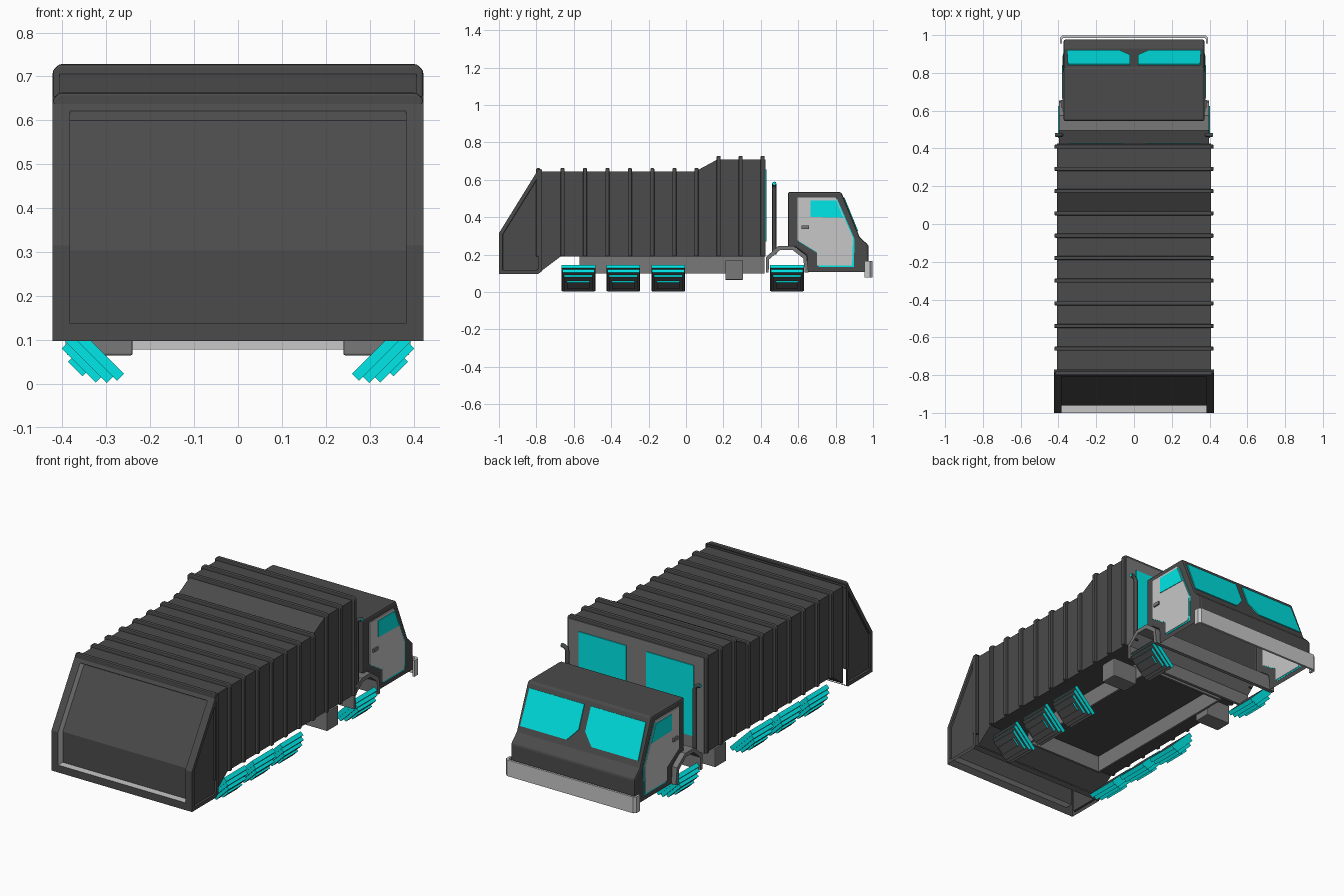
import bpy, bmesh, math
from mathutils import Vector

if "Cube" in bpy.data.objects:
    bpy.data.objects.remove(bpy.data.objects["Cube"])


def mat(name, rgb):
    m = bpy.data.materials.new(name)
    m.diffuse_color = (*rgb, 1)
    m.use_nodes = True
    m.node_tree.nodes["Principled BSDF"].inputs["Base Color"].default_value = m.diffuse_color
    return m


DARK = mat("charcoal", (0.07, 0.07, 0.07))
MID = mat("chassis grey", (0.19, 0.19, 0.19))
LIGHT = mat("light grey", (0.57, 0.57, 0.57))
CYAN = mat("cyan", (0.0, 0.82, 0.82))


def finish(name, bm, mats, bevel=0.0):
    me = bpy.data.meshes.new(name)
    bm.to_mesh(me)
    bm.free()
    for m in mats:
        me.materials.append(m)
    ob = bpy.data.objects.new(name, me)
    bpy.context.collection.objects.link(ob)
    if bevel:
        b = ob.modifiers.new("bevel", "BEVEL")
        b.width, b.segments, b.limit_method = bevel, 2, 'ANGLE'
    return ob


def prism_bm(pts, lo, hi, axis='x'):
    """Extrude a flat outline along one axis."""
    k = 'xyz'.index(axis)
    bm = bmesh.new()

    def put(p, h):
        c = list(p)
        c.insert(k, h)
        return bm.verts.new(c)
    a = [put(p, lo) for p in pts]
    b = [put(p, hi) for p in pts]
    bm.faces.new(a)
    bm.faces.new(b[::-1])
    for i in range(len(pts)):
        j = (i + 1) % len(pts)
        bm.faces.new((a[i], b[i], b[j], a[j]))
    bmesh.ops.recalc_face_normals(bm, faces=bm.faces[:])
    return bm


def prism(name, pts, lo, hi, m, axis='x', bevel=0.0):
    return finish(name, prism_bm(pts, lo, hi, axis), [m], bevel)


def rect(a0, a1, b0, b1):
    return [(a0, b0), (a1, b0), (a1, b1), (a0, b1)]


# container body, open at the tail
bm = prism_bm([(-0.77, 0.115), (-0.77, 0.645), (0.05, 0.645), (0.17, 0.71), (0.415, 0.71),
               (0.415, 0.19), (-0.67, 0.19)], -0.407, 0.407)
tail = [f for f in bm.faces if f.normal.y < -0.95 or (f.normal.z < -0.5 and f.normal.y < -0.3)]
bmesh.ops.delete(bm, geom=tail, context='FACES_ONLY')
finish("container", bm, [DARK])

# ribs hugging the container sides and top
for i in range(11):
    y = 0.41 - 0.12 * i + 0.002 * min(i, 5)
    y = -0.79 if i == 10 else y
    top = 0.728 if i < 3 else 0.663
    w, c, v = 0.422, 0.014, 0.392
    prism("rib", [(-w, 0.19), (-w, top - c), (c - w, top), (w - c, top), (w, top - c), (w, 0.19),
                  (v, 0.19), (v, top - 0.035), (-v, top - 0.035), (-v, 0.19)],
          y - 0.011, y + 0.011, DARK, 'y', 0.006)

# tailgate with recessed rear and side panels, open underneath
bm = prism_bm([(-1, 0.097), (-1, 0.315), (-0.79, 0.655), (-0.77, 0.655), (-0.77, 0.112), (-0.79, 0.097)],
              -0.423, 0.423)
rear = [f for f in bm.faces if f.normal.y < -0.5]
sides = [f for f in bm.faces if abs(f.normal.x) > 0.9]
inside = [f for f in bm.faces if f.normal.y > 0.9 or f.normal.z < -0.95]
bmesh.ops.inset_individual(bm, faces=sides, thickness=0.02, use_even_offset=True)
bmesh.ops.inset_individual(bm, faces=sides, thickness=0.002, depth=-0.01, use_even_offset=True)
bmesh.ops.inset_region(bm, faces=rear, thickness=0.04, use_even_offset=True)
walls = bmesh.ops.inset_region(bm, faces=rear, thickness=0, depth=-0.04, use_even_offset=True)
for f in walls["faces"]:
    f.material_index = 1
bmesh.ops.delete(bm, geom=inside, context='FACES_ONLY')
finish("tailgate", bm, [DARK, LIGHT])

# grey front wall with cyan panels, side tanks, chassis rails
prism("container_front", rect(-0.407, 0.407, 0.19, 0.71), 0.417, 0.425, MID, 'y')
for s in (-1, 1):
    x0, x1 = sorted((s * 0.06, s * 0.345))
    prism("front_panel", rect(x0, x1, 0.27, 0.655), 0.422, 0.43, CYAN, 'y')
    x0, x1 = sorted((s * 0.24, s * 0.39))
    prism("side_tank", rect(x0, x1, 0.065, 0.17), 0.21, 0.305, MID, 'y', 0.004)
    x0, x1 = sorted((s * 0.228, s * 0.24))
    prism("chassis_rail", rect(x0, x1, 0.1, 0.195), -0.57, 0.42, MID, 'y')
for y in (-0.57, 0.405):
    prism("chassis_crossmember", rect(y, y + 0.012, 0.1, 0.195), -0.228, 0.228, MID)

# front wheel arch spanning the whole width
outer = [(0.427, 0.105), (0.427, 0.187), (0.495, 0.247), (0.575, 0.247), (0.645, 0.195), (0.655, 0.105)]
inner = [(0.635, 0.105), (0.627, 0.18), (0.57, 0.225), (0.503, 0.225), (0.444, 0.175), (0.442, 0.105)]
prism("wheel_arch", outer + inner, -0.398, 0.398, MID)

# cab shell, open underneath
bm = prism_bm([(0.545, 0.24), (0.545, 0.535), (0.83, 0.535), (0.928, 0.295), (0.976, 0.25),
               (0.976, 0.108), (0.65, 0.108), (0.645, 0.195), (0.585, 0.24)], -0.373, 0.373)
under = [f for f in bm.faces if f.normal.z < -0.95 and f.calc_center_median().z < 0.12]
bmesh.ops.delete(bm, geom=under, context='FACES_ONLY')
finish("cab", bm, [DARK], 0.01)

# doors with a cyan edge on the front and lower sides, window and handle
door = [(0.595, 0.505), (0.8, 0.505), (0.893, 0.29), (0.888, 0.143), (0.7, 0.143), (0.7, 0.213), (0.595, 0.278)]
trim = [(y + 0.009, z - 0.008) for y, z in door]
glass = [(0.665, 0.49), (0.802, 0.49), (0.842, 0.397), (0.665, 0.402)]
for s in (-1, 1):
    for name, pts, t0, t1, m in (("door_trim", trim, -0.001, 0.0025, CYAN), ("door", door, -0.004, 0.0055, LIGHT),
                                 ("door_window", glass, 0.0, 0.0085, CYAN)):
        x0, x1 = sorted((s * (0.373 + t0), s * (0.373 + t1)))
        prism(name, pts, x0, x1, m)
    x0, x1 = sorted((s * 0.37, s * 0.387))
    prism("door_handle", rect(0.617, 0.657, 0.337, 0.355), x0, x1, MID)

# split windscreen: thin plates on the sloped front
nrm = Vector((0, 0.24, 0.098)).normalized()
for s in (-1, 1):
    bm = bmesh.new()
    outline = [(0.02, 0.505), (0.35, 0.505), (0.355, 0.325), (0.075, 0.325), (0.02, 0.385)]
    lo, hi = [], []
    for x, z in outline:
        p = Vector((s * x, 0.83 + 0.098 * (0.535 - z) / 0.24, z))
        lo.append(bm.verts.new(p - nrm * 0.0045))
        hi.append(bm.verts.new(p + nrm * 0.005))
    bm.faces.new(lo)
    bm.faces.new(hi[::-1])
    for i in range(5):
        j = (i + 1) % 5
        bm.faces.new((lo[i], hi[i], hi[j], lo[j]))
    bmesh.ops.recalc_face_normals(bm, faces=bm.faces[:])
    finish("windscreen", bm, [CYAN])

# wrap-round bumper
prism("bumper", [(-0.393, 0.955), (-0.393, 0.985), (-0.38, 0.998), (0.38, 0.998), (0.393, 0.985),
                 (0.393, 0.955), (0.381, 0.955), (0.381, 0.978), (0.372, 0.986), (-0.372, 0.986),
                 (-0.381, 0.978), (-0.381, 0.955)], 0.078, 0.166, LIGHT, 'z')

# exhaust stacks with outward-bent tops
for s in (-1, 1):
    cu = bpy.data.curves.new("exhaust", 'CURVE')
    cu.dimensions = '3D'
    cu.bevel_depth, cu.bevel_resolution, cu.use_fill_caps = 0.011, 2, True
    sp = cu.splines.new('POLY')
    path = [(0.384, 0.2), (0.384, 0.555), (0.389, 0.57), (0.402, 0.578), (0.416, 0.58)]
    sp.points.add(len(path) - 1)
    for p, (x, z) in zip(sp.points, path):
        p.co = (s * x, 0.472, z, 1)
    cu.materials.append(DARK)
    bpy.context.collection.objects.link(bpy.data.objects.new("exhaust", cu))
    x0, x1 = sorted((s * 0.414, s * 0.419))
    ring = [(0.472 + 0.009 * math.cos(k * math.pi / 4), 0.58 + 0.009 * math.sin(k * math.pi / 4)) for k in range(8)]
    prism("exhaust_opening", ring, x0, x1, CYAN)

# wheels: stepped square slabs tilted 45 degrees, dark faces and cyan rims
R = math.sqrt(0.5)
for s in (-1, 1):
    for y in (-0.575, -0.335, -0.095, 0.54):
        bm = bmesh.new()
        for half_t, half_y, a0, a1 in ((0.086, 0.09, 0.167, 0.19), (0.073, 0.086, 0.19, 0.21),
                                       (0.055, 0.076, 0.21, 0.227), (0.023, 0.06, 0.227, 0.238)):
            geo = bmesh.ops.create_cube(bm, size=2)
            for v in geo["verts"]:
                a = a0 if v.co.x < 0 else a1
                t = 0.286 + half_t * v.co.z
                v.co = (s * (t + a) * R, y + half_y * v.co.y, (t - a) * R)
        bmesh.ops.recalc_face_normals(bm, faces=bm.faces[:])
        axis = Vector((s * R, 0, -R))
        for f in bm.faces:
            f.normal_update()
            f.material_index = 0 if abs(f.normal.dot(axis)) > 0.9 else 1
        finish("wheel", bm, [DARK, CYAN])
